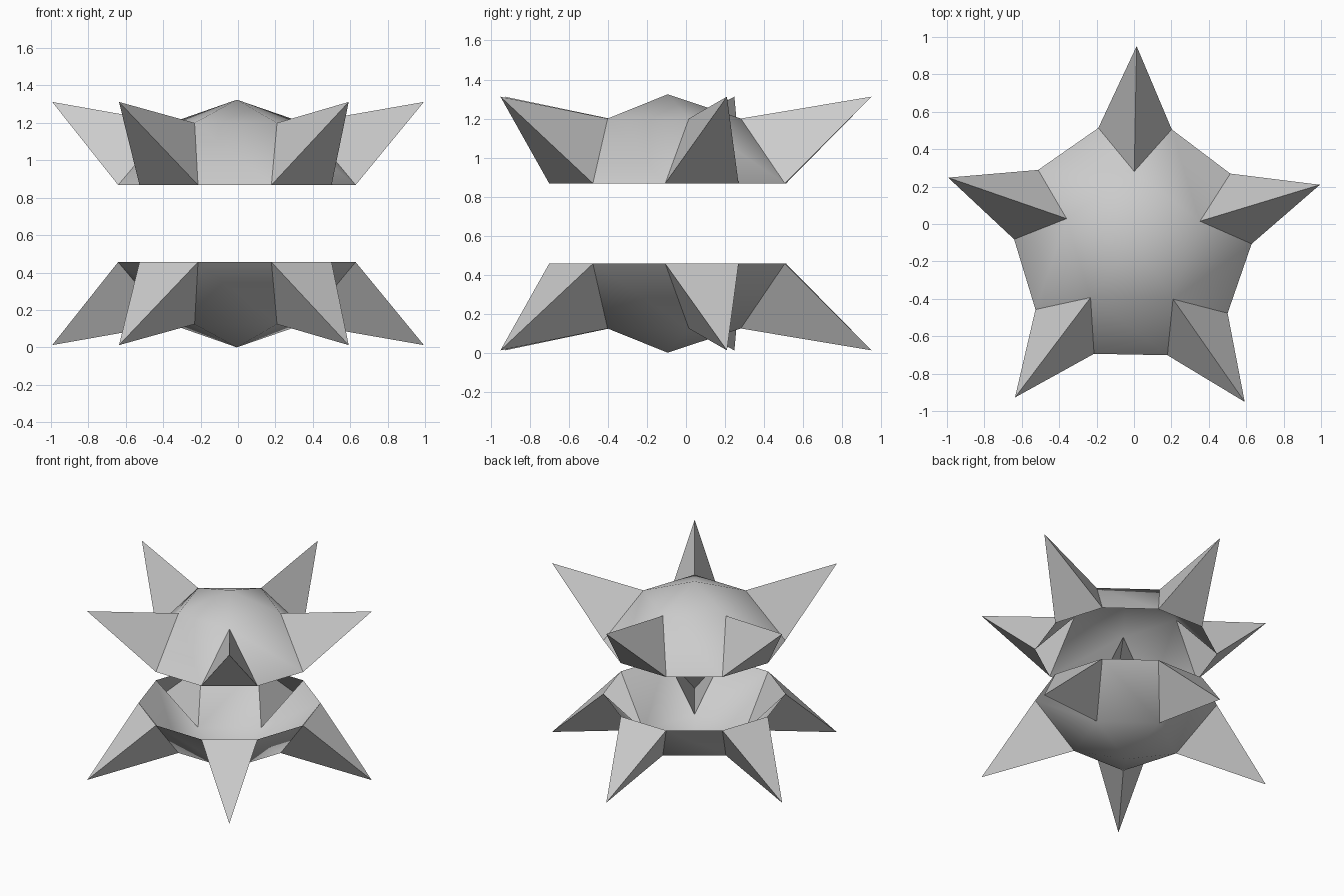
import bpy
from math import cos, sin, radians

if "Cube" in bpy.data.objects:
    bpy.data.objects.remove(bpy.data.objects["Cube"])

CX, CY = -0.006, -0.094       # axis of both shells
TURN, STEP = 88.9, 72         # direction of the first spike, spacing
RIM_R, RIM_Z = 0.635, 0.868
SHOULDER_R, SHOULDER_Z = 0.375, 1.2
TIP_R, TIP_Z = 1.045, 1.312
APEX_Z = 1.324


def polar(r, deg, z):
    a = radians(deg)
    return (CX + r * cos(a), CY + r * sin(a), z)


def make(name, verts, faces, flip, smooth):
    # the lower half is the upper half turned over
    if flip:
        verts = [(x, y, APEX_Z - z) for x, y, z in verts]
        faces = [f[::-1] for f in faces]
    mesh = bpy.data.meshes.new(name)
    mesh.from_pydata(verts, [], faces)
    mesh.polygons.foreach_set("use_smooth", [smooth] * len(faces))
    mesh.update()
    ob = bpy.data.objects.new(name, mesh)
    bpy.context.collection.objects.link(ob)
    return ob


def build_half(prefix, flip):
    # open smooth dome: cap triangles and five sloped side panels
    verts, faces = [(CX, CY, APEX_Z)], []
    for i in range(5):
        a = TURN + STEP * i
        verts += [polar(SHOULDER_R, a, SHOULDER_Z),
                  polar(RIM_R, a - 18, RIM_Z),
                  polar(RIM_R, a + 18, RIM_Z)]
    for i in range(5):
        b, n = 1 + 3 * i, 1 + 3 * ((i + 1) % 5)
        faces += [(0, b, n), (b, b + 2, n + 1, n)]
    make(prefix + "_dome", verts, faces, flip, True)

    # hollow three-sided spikes filling the gaps
    for i in range(5):
        a = TURN + STEP * i
        verts = [polar(SHOULDER_R, a, SHOULDER_Z),
                 polar(RIM_R, a - 18, RIM_Z),
                 polar(RIM_R, a + 18, RIM_Z),
                 polar(TIP_R, a, TIP_Z)]
        make(f"{prefix}_spike_{i + 1}", verts,
             [(0, 1, 3), (0, 3, 2), (1, 2, 3)], flip, False)


build_half("upper", False)
build_half("lower", True)
